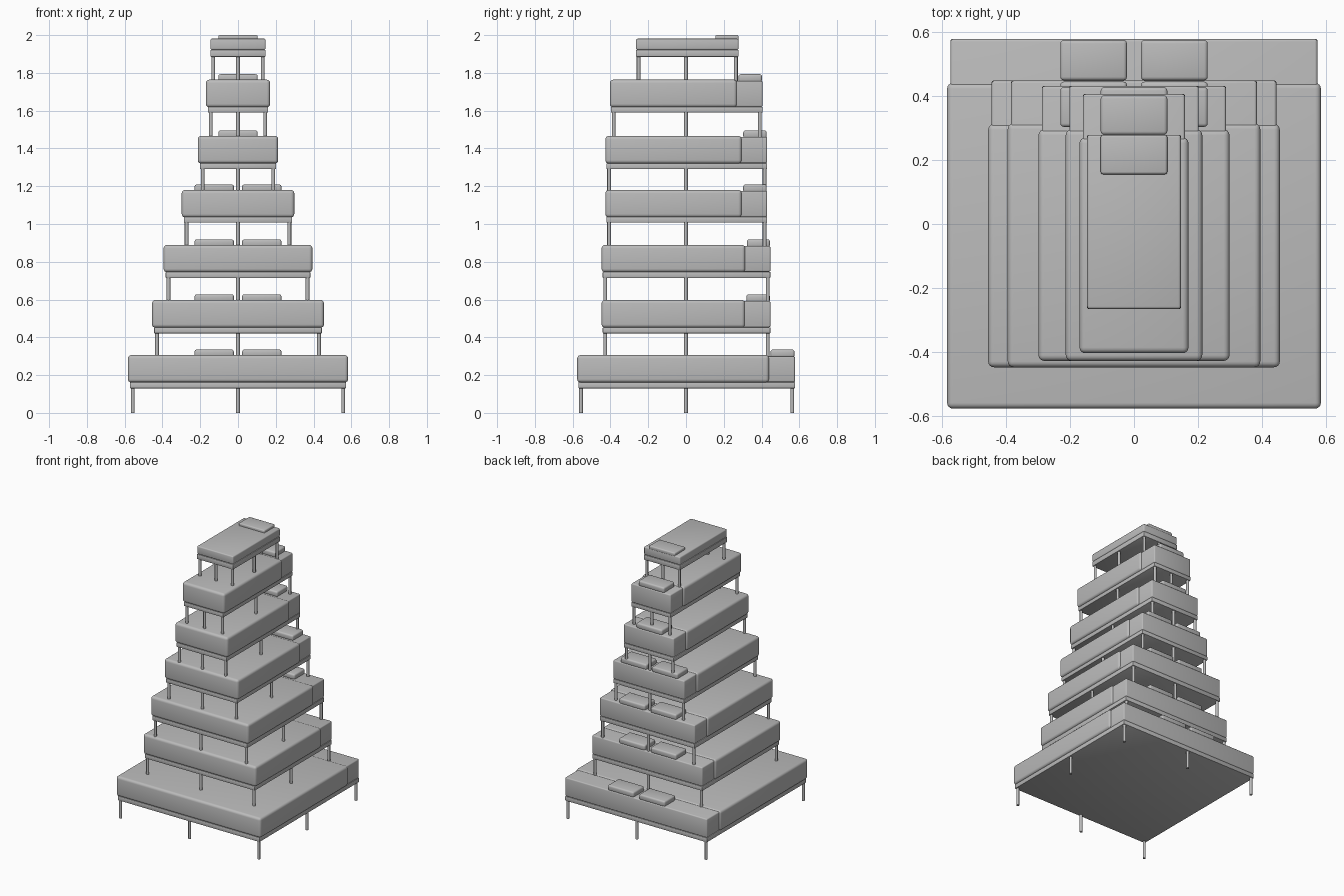
import bpy, math

if "Cube" in bpy.data.objects:
    bpy.data.objects.remove(bpy.data.objects["Cube"])

grey = bpy.data.materials.new("soft grey")
grey.diffuse_color = (0.5, 0.5, 0.5, 1)
grey.use_nodes = True
grey.node_tree.nodes["Principled BSDF"].inputs["Base Color"].default_value = grey.diffuse_color


def finish(ob, name):
    ob.name = name
    ob.data.materials.append(grey)
    bpy.ops.object.shade_smooth_by_angle(angle=math.radians(35))


def box(name, x0, x1, y0, y1, z0, z1, bevel, segments=3):
    bpy.ops.mesh.primitive_cube_add(
        size=1, location=((x0 + x1) / 2, (y0 + y1) / 2, (z0 + z1) / 2))
    ob = bpy.context.object
    ob.scale = (x1 - x0, y1 - y0, z1 - z0)
    bpy.ops.object.transform_apply(location=False, rotation=False, scale=True)
    mod = ob.modifiers.new("rounding", 'BEVEL')
    mod.width, mod.segments = bevel, segments
    bpy.ops.object.modifier_apply(modifier=mod.name)
    finish(ob, name)


def leg(name, x, y, z0, z1):
    bpy.ops.mesh.primitive_cylinder_add(
        vertices=12, radius=0.01, depth=z1 - z0, location=(x, y, (z0 + z1) / 2))
    finish(bpy.context.object, name)


# half width, front y, blanket back y, back y, leg foot z, frame z, mattress z, top z, pillows
beds = [
    (0.583, -0.576, 0.440, 0.577, 0.000, 0.130, 0.163, 0.306, 2),
    (0.455, -0.447, 0.312, 0.447, 0.300, 0.421, 0.453, 0.598, 2),
    (0.394, -0.447, 0.314, 0.447, 0.592, 0.714, 0.747, 0.889, 2),
    (0.298, -0.427, 0.295, 0.430, 0.884, 1.007, 1.037, 1.180, 2),
    (0.213, -0.427, 0.295, 0.430, 1.175, 1.290, 1.322, 1.466, 1),
    (0.170, -0.403, 0.270, 0.405, 1.460, 1.590, 1.620, 1.764, 1),
    (0.146, -0.265, None, 0.278, 1.757, 1.885, 1.922, 1.981, 1),
]

for i, (w, yf, yb, yk, z0, z1, z2, z3, pillows) in enumerate(beds, 1):
    inner = w - 0.011 if yb else w
    front = yf + 0.006 if yb else yf

    # slatted base and mattress
    box(f"bed_{i}_frame", -inner, inner, front, yk, z1, z2, 0.004, 2)
    box(f"bed_{i}_mattress", -inner, inner, front, yk, z2,
        z3 - 0.006 if yb else z3, 0.008)

    # blanket wrapped over the front part
    if yb:
        box(f"bed_{i}_blanket", -w, w, yf, yb, z2 - 0.002, z3, 0.018, 4)

    # legs: corners and the middles of front, back and right side
    lx, ly0, ly1 = inner - 0.015, front + 0.014, yk - 0.014
    spots = [(-lx, ly0), (0, ly0), (lx, ly0), (lx, 0),
             (-lx, ly1), (0, ly1), (lx, ly1)]
    for n, (x, y) in enumerate(spots, 1):
        leg(f"bed_{i}_leg_{n}", x, y, z0, z1)

    # pillows at the head end
    if not yb:
        box(f"bed_{i}_pillow", -0.104, 0.104, 0.155, 0.278, 1.972, 2.0, 0.008)
    else:
        spans = [(-0.23, -0.022), (0.022, 0.23)] if pillows == 2 else [(-0.104, 0.104)]
        for n, (a, b) in enumerate(spans, 1):
            box(f"bed_{i}_pillow_{n}", a, b, yb + 0.008, yk - 0.003,
                z3 - 0.012, z3 + 0.029, 0.011)
